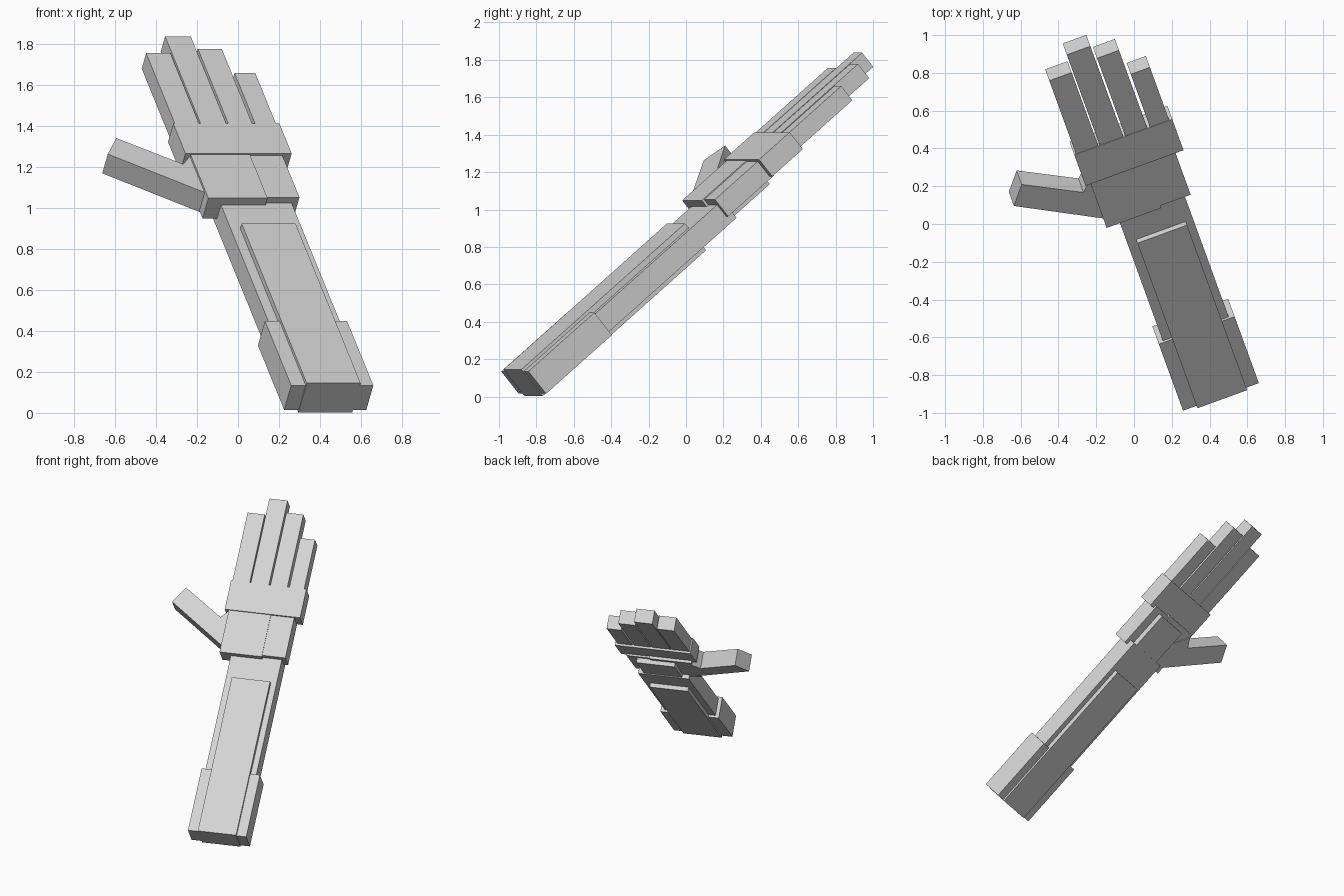
import bpy, bmesh, math
from mathutils import Matrix, Vector

if "Cube" in bpy.data.objects:
    bpy.data.objects.remove(bpy.data.objects["Cube"])

# Arm frame: u across the width, v along the arm, n out of the upper face
FRAME = Matrix.Rotation(math.radians(20), 4, 'Z') @ Matrix.Rotation(math.radians(40), 4, 'X')

grey = bpy.data.materials.new("light grey")
grey.diffuse_color = (0.65, 0.65, 0.65, 1)
grey.use_nodes = True
grey.node_tree.nodes["Principled BSDF"].inputs["Base Color"].default_value = grey.diffuse_color


def prism(name, outline, n0, n1):
    """Extrude a (u, v) outline from height n0 to n1."""
    bm = bmesh.new()
    face = bm.faces.new([bm.verts.new((u, v, n0)) for u, v in outline])
    ext = bmesh.ops.extrude_face_region(bm, geom=[face])
    top = [g for g in ext["geom"] if isinstance(g, bmesh.types.BMVert)]
    bmesh.ops.translate(bm, verts=top, vec=Vector((0, 0, n1 - n0)))
    bmesh.ops.recalc_face_normals(bm, faces=bm.faces)
    mesh = bpy.data.meshes.new(name)
    bm.to_mesh(mesh)
    bm.free()
    mesh.materials.append(grey)
    obj = bpy.data.objects.new(name, mesh)
    obj.matrix_world = FRAME
    bpy.context.collection.objects.link(obj)
    return obj


def box(name, u0, u1, v0, v1, n0, n1):
    return prism(name, [(u0, v0), (u1, v0), (u1, v1), (u0, v1)], n0, n1)


# Forearm with the raised panel through both faces and the elbow cuff
box("forearm", -0.068, 0.303, -0.685, 0.75, 0.618, 0.742)
box("forearm_panel", -0.018, 0.262, -0.697, 0.517, 0.587, 0.774)
box("elbow_cuff", -0.094, 0.333, -0.693, -0.204, 0.601, 0.757)

# Hand: wrist, thumb mount, knuckles and pad on the underside
box("wrist", -0.09, 0.335, 0.71, 1.05, 0.662, 0.779)
box("thumb_mount", -0.143, 0.165, 0.697, 1.06, 0.655, 0.784)
box("knuckles", -0.172, 0.38, 1.027, 1.254, 0.675, 0.792)
box("palm_pad", -0.018, 0.262, 0.72, 1.022, 0.625, 0.70)

# Fingers: left, right, tip
FINGERS = [(-0.162, -0.036, 1.793), (-0.028, 0.105, 1.92),
           (0.116, 0.24, 1.826), (0.255, 0.363, 1.642)]
for i, (u0, u1, tip) in enumerate(FINGERS):
    box(f"finger_{i + 1}", u0, u1, 1.2, tip, 0.69, 0.789)

# Thumb with its wider root
prism("thumb", [(-0.565, 1.048), (-0.139, 0.753), (-0.06, 0.70), (0.03, 0.83),
                (-0.14, 1.036), (-0.194, 0.971), (-0.487, 1.169)], 0.648, 0.771)
